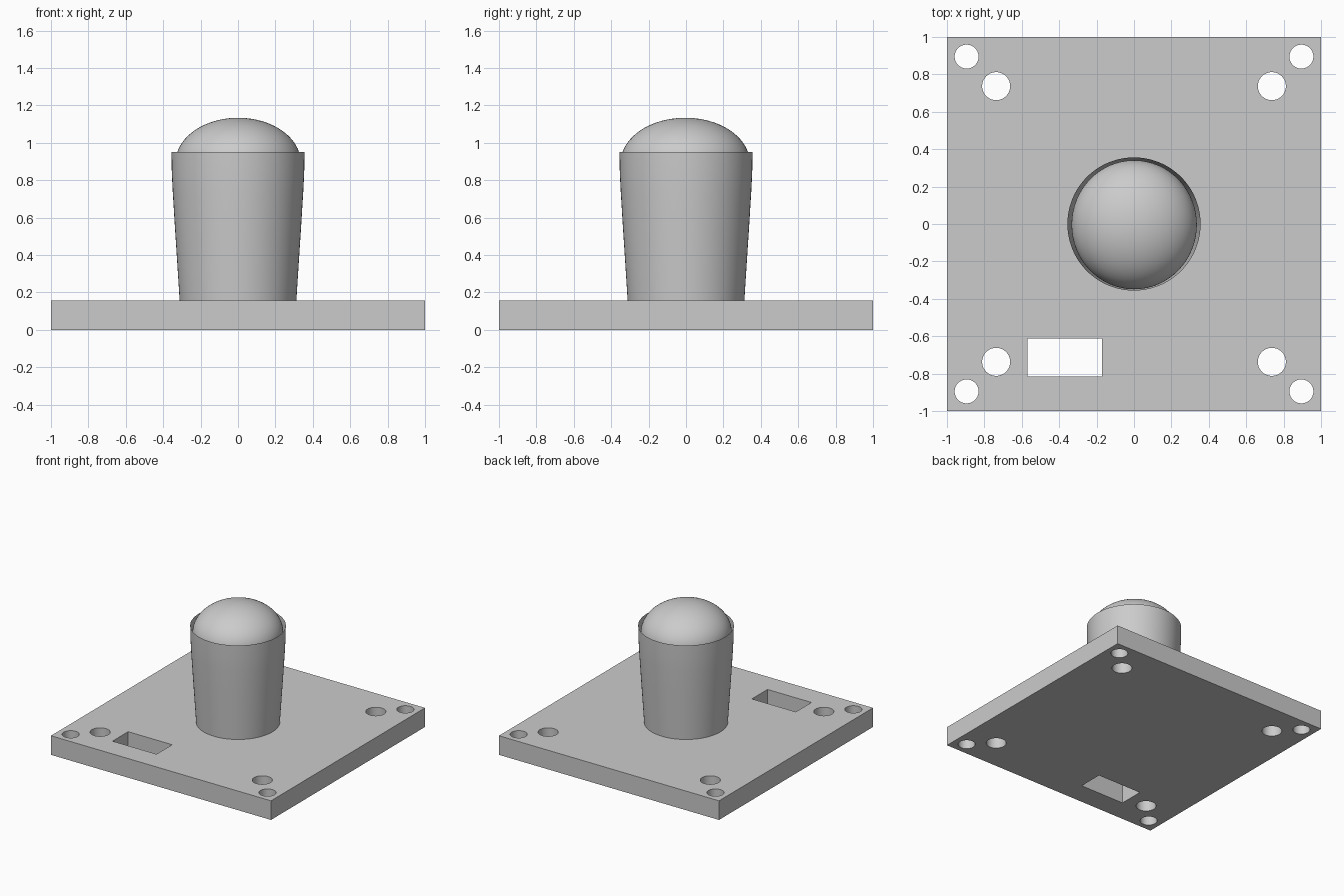
import bpy, bmesh, math
from mathutils import Matrix, Vector

cube = bpy.data.objects.get("Cube")
if cube:
    bpy.data.objects.remove(cube, do_unlink=True)

grey = bpy.data.materials.new("plain grey")
grey.use_nodes = True
colour = (0.6, 0.6, 0.6, 1)
grey.diffuse_color = colour
grey.node_tree.nodes["Principled BSDF"].inputs["Base Color"].default_value = colour

PLATE_TOP = 0.157


def make_object(name, bm):
    mesh = bpy.data.meshes.new(name)
    bm.to_mesh(mesh)
    bm.free()
    mesh.materials.append(grey)
    obj = bpy.data.objects.new(name, mesh)
    bpy.context.collection.objects.link(obj)
    return obj


def smooth(obj, angle=40):
    bpy.ops.object.select_all(action="DESELECT")
    obj.select_set(True)
    bpy.context.view_layer.objects.active = obj
    bpy.ops.object.shade_smooth_by_angle(angle=math.radians(angle))


def add_box(bm, x0, x1, y0, y1, z0, z1):
    centre = Vector((x0 + x1, y0 + y1, z0 + z1)) / 2
    size = Vector((x1 - x0, y1 - y0, z1 - z0))
    bmesh.ops.create_cube(bm, size=1, matrix=Matrix.LocRotScale(centre, None, size))


# Square base plate
bm = bmesh.new()
add_box(bm, -1, 1, -1, 1, 0, PLATE_TOP)
plate = make_object("base_plate", bm)

# Cutters: paired screw holes at each corner and one slot
bm = bmesh.new()
for sx in (-1, 1):
    for sy in (-1, 1):
        for offset, radius in ((0.895, 0.064), (0.737, 0.075)):
            bmesh.ops.create_cone(
                bm, cap_ends=True, segments=48, radius1=radius, radius2=radius,
                depth=1, matrix=Matrix.Translation((sx * offset, sy * offset, 0)))
add_box(bm, -0.57, -0.17, -0.815, -0.612, -0.5, 0.5)
cutter = make_object("hole_cutter", bm)
cutter.hide_render = True

cut = plate.modifiers.new("holes", "BOOLEAN")
cut.operation = "DIFFERENCE"
cut.solver = "EXACT"
cut.object = cutter
bpy.context.view_layer.objects.active = plate
plate.select_set(True)
bpy.ops.object.modifier_apply(modifier=cut.name)
bpy.data.objects.remove(cutter, do_unlink=True)
smooth(plate)

# Thin tapered cup, open at the top
profile = [(0.312, PLATE_TOP), (0.325, 0.36), (0.338, 0.56), (0.349, 0.74),
           (0.354, 0.84), (0.356, 0.95)]
bm = bmesh.new()
verts = [bm.verts.new((r, 0, z)) for r, z in profile]
edges = [bm.edges.new(pair) for pair in zip(verts, verts[1:])]
bmesh.ops.spin(bm, geom=verts + edges, cent=(0, 0, 0), axis=(0, 0, 1),
               angle=math.tau, steps=96)
bmesh.ops.remove_doubles(bm, verts=bm.verts, dist=0.0005)
bmesh.ops.recalc_face_normals(bm, faces=bm.faces)
if sum(f.normal.dot(f.calc_center_median()) for f in bm.faces) < 0:
    bmesh.ops.reverse_faces(bm, faces=bm.faces)
smooth(make_object("tapered_cup", bm))

# Flattened ball resting in the cup
bm = bmesh.new()
bmesh.ops.create_uvsphere(
    bm, u_segments=64, v_segments=40, radius=1,
    matrix=Matrix.LocRotScale(Vector((0.001, -0.004, 0.894)), None,
                              Vector((0.335, 0.345, 0.24))))
smooth(make_object("domed_ball", bm))
